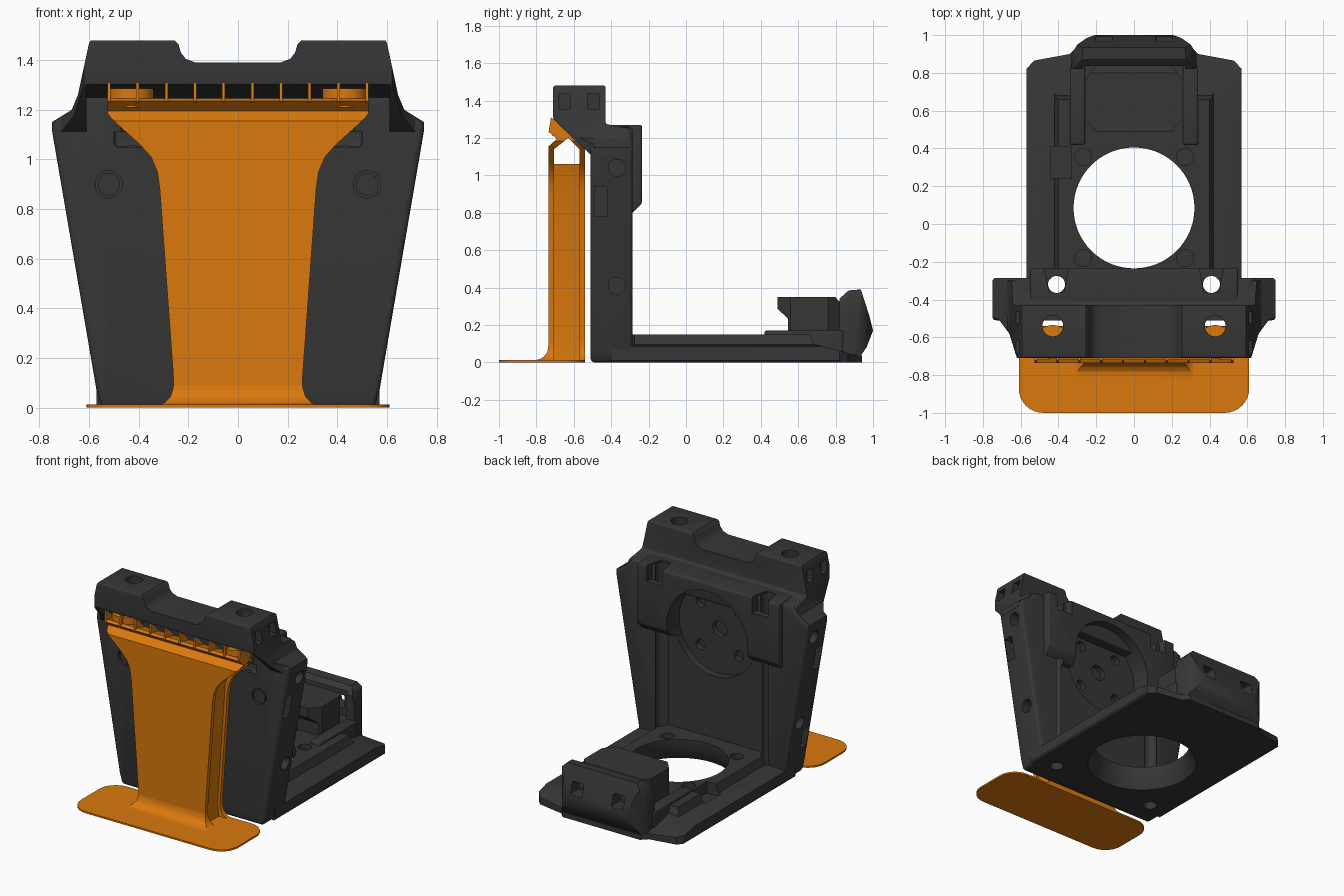
import bpy, bmesh, math
from mathutils import Vector

cube = bpy.data.objects.get("Cube")
if cube:
    bpy.data.objects.remove(cube, do_unlink=True)


def material(name, rgb):
    m = bpy.data.materials.new(name)
    m.use_nodes = True
    m.diffuse_color = (*rgb, 1)
    bsdf = m.node_tree.nodes["Principled BSDF"]
    bsdf.inputs["Base Color"].default_value = (*rgb, 1)
    bsdf.inputs["Roughness"].default_value = 0.6
    return m


BLACK = material("charcoal plastic", (0.037, 0.037, 0.038))
ORANGE = material("orange plastic", (0.7, 0.19, 0.004))
PLACE = {"x": lambda a, b, t: (t, a, b),
         "y": lambda a, b, t: (a, t, b),
         "z": lambda a, b, t: (a, b, t)}


def finish(name, bm, mat):
    bmesh.ops.recalc_face_normals(bm, faces=bm.faces)
    me = bpy.data.meshes.new(name)
    bm.to_mesh(me)
    bm.free()
    ob = bpy.data.objects.new(name, me)
    bpy.context.collection.objects.link(ob)
    me.materials.append(mat)
    return ob


def prism(name, pts, axis, lo, hi, mat=BLACK, bevel=0.0):
    """Extrude an outline along an axis."""
    bm = bmesh.new()
    put = PLACE[axis]
    base = bm.faces.new([bm.verts.new(put(a, b, lo)) for a, b in pts])
    out = bmesh.ops.extrude_face_region(bm, geom=[base])
    shift = Vector(put(0, 0, hi - lo))
    bmesh.ops.translate(bm, vec=shift, verts=[v for v in out["geom"] if isinstance(v, bmesh.types.BMVert)])
    ob = finish(name, bm, mat)
    if bevel:
        mod = ob.modifiers.new("soft edges", "BEVEL")
        mod.width, mod.segments = bevel, 3
        bake(ob)
    return ob


def box(name, x, y, z, mat=BLACK, bevel=0.0):
    return prism(name, [(x[0], y[0]), (x[1], y[0]), (x[1], y[1]), (x[0], y[1])], "z", *z, mat, bevel)


def rod(name, a, b, r, axis, lo, hi, mat=BLACK, r2=None, n=40):
    """Cylinder or cone along an axis."""
    bm = bmesh.new()
    put = PLACE[axis]
    rings = []
    for t, rad in ((lo, r), (hi, r2 or r)):
        rings.append([bm.verts.new(put(a + rad * math.cos(k * math.tau / n), b + rad * math.sin(k * math.tau / n), t)) for k in range(n)])
        bm.faces.new(rings[-1])
    for k in range(n):
        j = (k + 1) % n
        bm.faces.new((rings[0][k], rings[0][j], rings[1][j], rings[1][k]))
    return finish(name, bm, mat)


def mirrored(half):
    """Right half outline, bottom to top, closed by its mirror image."""
    return half + [(-a, b) for a, b in reversed(half)]


def bake(ob):
    bpy.context.view_layer.update()
    dg = bpy.context.evaluated_depsgraph_get()
    me = bpy.data.meshes.new_from_object(ob.evaluated_get(dg))
    ob.modifiers.clear()
    ob.data = me


def combine(ob, tools, op="DIFFERENCE"):
    for tool in tools:
        mod = ob.modifiers.new("shape", "BOOLEAN")
        mod.operation, mod.solver, mod.object = op, "EXACT", tool
        bake(ob)


def discard(tools):
    for t in tools:
        bpy.data.objects.remove(t, do_unlink=True)


# Upright back frame
frame = prism("upright_frame", mirrored([(0.55, 0), (0.57, 0.07), (0.75, 1.12), (0.75, 1.15), (0.67, 1.2), (0.62, 1.26)]),
              "y", -0.51, -0.285, bevel=0.02)
upper_block = prism("upper_back_block", [(-0.43, 0.8), (-0.285, 0.8), (-0.235, 0.85), (-0.235, 1.27), (-0.43, 1.27)],
                    "x", -0.55, 0.55, bevel=0.012)

# Overhanging head: side profile trimmed by the front and top outlines
head = prism("head", [(-0.51, 1.11), (-0.3, 1.11), (-0.3, 1.25), (-0.43, 1.275), (-0.43, 1.48), (-0.71, 1.48), (-0.71, 1.3)],
             "x", -0.8, 0.8, bevel=0.012)
trims = [prism("trim", mirrored([(0.75, 1.0), (0.75, 1.15), (0.67, 1.2), (0.645, 1.26), (0.6, 1.47), (0.59, 1.485),
                                 (0.26, 1.485), (0.24, 1.465), (0.23, 1.43), (0.21, 1.405), (0.17, 1.39)]), "y", -0.9, 0),
         prism("trim", mirrored([(0.62, -0.8), (0.62, -0.71), (0.66, -0.58), (0.72, -0.5), (0.75, -0.49), (0.75, -0.2)]),
               "z", 1, 1.6)]
combine(head, trims, "INTERSECT")
discard(trims)
hollow = prism("cut", [(-0.9, 1.0), (-0.505, 1.0), (-0.505, 1.25), (-0.72, 1.305), (-0.9, 1.305)], "x", -0.61, 0.61)
combine(head, [hollow])
discard([hollow])

# Base plate with a raised middle and a thin, tapered rear end
base = prism("base_plate", mirrored([(0.56, 0.0), (0.57, 0.01), (0.57, 0.085), (0.56, 0.09), (0.42, 0.095), (0.4, 0.15)]), "y", -0.4, 0.94)
trims = [prism("trim", mirrored([(0.57, -0.5), (0.57, 0.82), (0.53, 0.865), (0.34, 0.9), (0.3, 0.94)]), "z", -0.1, 0.3),
         prism("trim", [(-0.5, -0.1), (1.0, -0.1), (1.0, 0.03), (0.9, 0.04), (0.68, 0.1), (0.66, 0.15), (0.66, 0.3), (-0.5, 0.3)],
               "x", -1, 1)]
combine(base, trims, "INTERSECT")
discard(trims)

# Rear bumper shell
bumper = prism("rear_bumper", [(0.82, 0.03), (0.93, 0.03), (0.965, 0.08), (1.0, 0.17), (0.98, 0.25), (0.935, 0.39),
                               (0.87, 0.385), (0.82, 0.34)], "x", -0.4, 0.4)
trims = [prism("trim", mirrored([(0.33, 0.7), (0.33, 0.9), (0.3, 0.95), (0.25, 0.985), (0.18, 1.01)]), "z", 0, 0.5),
         prism("trim", mirrored([(0.33, 0), (0.33, 0.27), (0.31, 0.35), (0.26, 0.4)]), "y", 0.7, 1.1)]
combine(bumper, trims, "INTERSECT")
discard(trims)
cuts = [box("cut", (-0.27, 0.27), (0.7, 0.89), (0.12, 0.355))]
cuts += [box("cut", (s * 0.16 - 0.045, s * 0.16 + 0.045), (0.8, 1.1), (0.2, 0.29), bevel=0.012) for s in (-1, 1)]
combine(bumper, cuts)
discard(cuts)

# Octagonal block on the base, narrow foot and wide cap
cap = prism("motor_block", mirrored([(0.2, 0.49), (0.26, 0.56), (0.26, 0.76), (0.2, 0.84)]), "z", 0.1, 0.35)
trims = [prism("trim", [(0.545, 0.1), (0.84, 0.1), (0.84, 0.3), (0.79, 0.36), (0.49, 0.36), (0.49, 0.285), (0.545, 0.235)], "x", -0.3, 0.3)]
combine(cap, trims, "INTERSECT")
discard(trims)
for s, side in ((-1, "right"), (1, "left")):
    box(side + "_block_rail", sorted((s * 0.26, s * 0.34)), (0.42, 0.84), (0.04, 0.17), bevel=0.01)
box("block_rear_deck", (-0.3, 0.3), (0.6, 0.92), (0.03, 0.15))

# Recesses in the upright: shallow centre channel, round cup, front pocket
channel = box("cut", (-0.4, 0.4), (-0.325, -0.1), (0.15, 0.85))
cup = rod("cut", 0, 0.9, 0.315, "y", -0.375, -0.1, n=64)
pocket = box("cut", (-0.5, 0.5), (-0.6, -0.48), (1.05, 1.2), bevel=0.02)
combine(frame, [channel, cup, pocket])
combine(upper_block, [cup])
discard([channel, cup, pocket])
cuts = [rod("cut", 0, 0.9, 0.055, "y", -0.415, -0.3)]
cuts += [rod("cut", i * 0.15, 0.9 + j * 0.15, 0.036, "y", -0.415, -0.3) for i in (-1, 1) for j in (-1, 1)]
combine(frame, cuts)
combine(upper_block, cuts)
discard(cuts)

# Screw holes and side windows of the upright
cuts = [box("cut", (-0.9, -0.53), (-0.49, -0.42), (0.2, 0.34))]
for s in (-1, 1):
    cuts.append(rod("cut", s * 0.52, 0.9, 0.055, "y", -0.6, -0.49))
    cuts.append(box("cut", sorted((s * 0.6, s * 0.9)), (-0.49, -0.42), (0.78, 0.94)))
    for z in (0.41, 1.04):
        cuts.append(rod("cut", -0.37, z, 0.045, "x", *sorted((s * (0.52 + z * 0.13), s * 0.9))))
combine(frame, cuts)
discard(cuts)
for s, side in ((-1, "right"), (1, "left")):
    rod(side + "_front_screw", s * 0.52, 0.9, 0.045, "y", -0.505, -0.48)

# Notches and vertical through holes beside the upper block
notches = [prism("cut", [(s * 0.34, -0.2), (s * 0.37, -0.36), (s * 0.45, -0.36), (s * 0.48, -0.2)], "z", 1.16, 1.4) for s in (-1, 1)]
combine(upper_block, notches)
discard(notches)
cuts = [rod("cut", s * 0.41, -0.32, 0.045, "z", -0.1, 1.6) for s in (-1, 1)]
for part in (frame, upper_block, head, base):
    combine(part, cuts)
discard(cuts)

# Holes in the head
sockets = [rod("cut", s * 0.43, -0.54, 0.055, "z", 1.05, 1.6) for s in (-1, 1)]
windows = [box("cut", sorted((s * 0.57, s * 0.8)), (y - 0.032, y + 0.032), (1.355, 1.435)) for s in (-1, 1) for y in (-0.65, -0.495)]
combine(head, sockets + windows)
combine(frame, sockets)
discard(sockets + windows)

# Large opening and screw seats in the base
cuts = [rod("cut", 0, 0.085, 0.32, "z", -0.1, 0.3, n=64),
        rod("cut", 0, 0.085, 0.37, "z", -0.01, 0.08, r2=0.32, n=64),
        box("cut", (-0.44, -0.33), (0.24, 0.41), (0.07, 0.3))]
cuts += [rod("cut", x, y, 0.045, "z", 0.11, 0.3) for x in (-0.27, 0.27) for y in (-0.18, 0.355)]
combine(base, cuts)
discard(cuts)

# Orange stand: foot, flared front and back panels, core
foot_outline = []
for cx, cy, start in ((0.48, -0.67, 0), (-0.48, -0.67, 1), (-0.48, -0.87, 2), (0.48, -0.87, 3)):
    for k in range(9):
        a = (start + k / 8) * math.pi / 2
        foot_outline.append((cx + 0.13 * math.cos(a), cy + 0.13 * math.sin(a)))
prism("stand_foot", foot_outline, "z", 0, 0.012, ORANGE)
flare = [(0.33, 0.005), (0.295, 0.02), (0.272, 0.045), (0.261, 0.08), (0.26, 0.12), (0.315, 0.88), (0.325, 0.95),
         (0.35, 1.01), (0.395, 1.06), (0.51, 1.165)]
for name, y in (("stand_front_panel", -0.735), ("stand_back_panel", -0.57)):
    prism(name, mirrored(flare[:-1] + [(0.5, 1.155)]), "y", y, y + 0.03, ORANGE)
prism("stand_core", mirrored([(0.25, 0.01), (0.24, 0.1), (0.3, 0.95), (0.33, 1.06)]), "y", -0.72, -0.56, ORANGE)
fillet = prism("stand_fillet", [(-0.72, 0.09), (-0.735, 0.09), (-0.742, 0.055), (-0.76, 0.03), (-0.785, 0.016), (-0.82, 0.01), (-0.72, 0.01)],
               "x", -0.4, 0.4, ORANGE)
tray = prism("stand_tray", [(-0.735, 1.14), (-0.735, 1.155), (-0.69, 1.195), (-0.735, 1.235), (-0.715, 1.245), (-0.63, 1.225),
                            (-0.54, 1.15), (-0.54, 1.11), (-0.57, 1.14), (-0.63, 1.2), (-0.705, 1.14)], "x", -0.6, 0.6, ORANGE)
silhouette = prism("trim", mirrored(flare + [(0.525, 1.185), (0.525, 1.3)]), "y", -0.95, -0.4, ORANGE)
for part in (fillet, tray):
    combine(part, [silhouette], "INTERSECT")
discard([silhouette])

# Ribs and posts of the angled tray
for i in range(10):
    x = -0.52 + i * 1.04 / 9
    prism("tray_rib", [(-0.735, 1.23), (-0.722, 1.31), (-0.7, 1.295), (-0.63, 1.225)], "x", x - 0.006, x + 0.006, ORANGE)
for s, side in ((-1, "right"), (1, "left")):
    rod(side + "_tray_post", s * 0.43, -0.625, 0.09, "z", 1.21, 1.285, ORANGE)

# Smooth shading on curved faces, crisp edges elsewhere
bpy.ops.object.select_all(action="DESELECT")
for ob in bpy.context.collection.objects:
    if ob.type == "MESH":
        ob.select_set(True)
        bpy.context.view_layer.objects.active = ob
bpy.ops.object.shade_smooth_by_angle(angle=math.radians(35))
